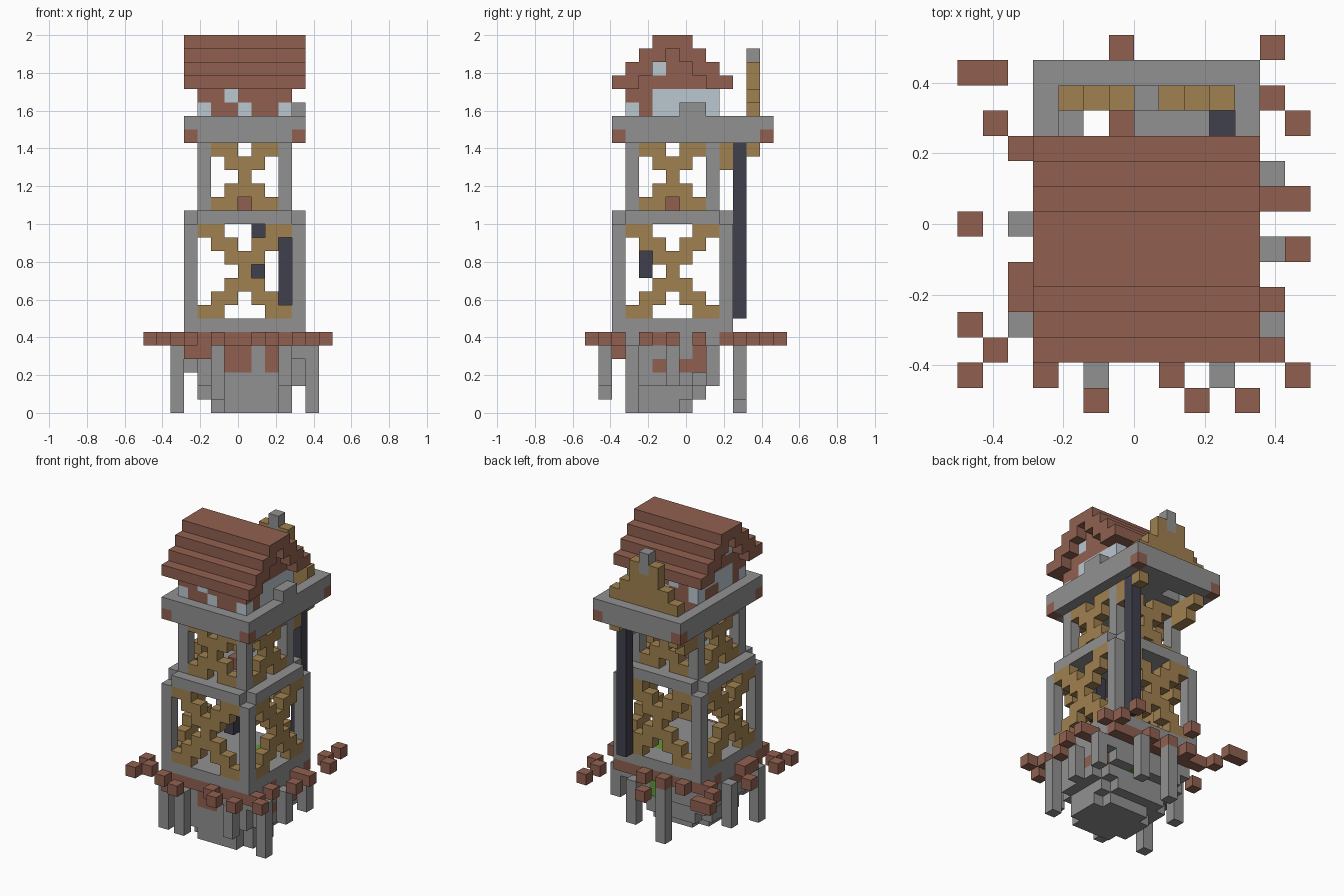
import bpy
import bmesh

if "Cube" in bpy.data.objects:
    bpy.data.objects.remove(bpy.data.objects["Cube"], do_unlink=True)

UNIT = 1 / 14
COLOURS = {
    "stone": (0.285, 0.285, 0.285),
    "timber": (0.35, 0.218, 0.08),
    "clay": (0.28, 0.118, 0.08),
    "iron": (0.051, 0.051, 0.076),
    "pale_glass": (0.5, 0.57, 0.63),
    "grass": (0.12, 0.32, 0.04),
}
NAMES = list(COLOURS)
materials = []
for name, rgb in COLOURS.items():
    mat = bpy.data.materials.new(name)
    mat.use_nodes = True
    mat.diffuse_color = (*rgb, 1)
    bsdf = mat.node_tree.nodes["Principled BSDF"]
    bsdf.inputs["Base Color"].default_value = (*rgb, 1)
    bsdf.inputs["Roughness"].default_value = 0.9
    materials.append(mat)

blocks = {}  # cell -> (part, colour)


def cells_in(*spans):
    """All cells in inclusive ranges; a single int means one cell."""
    xs, ys, zs = [(s, s) if isinstance(s, int) else s for s in spans]
    return [(x, y, z) for x in range(xs[0], xs[1] + 1)
            for y in range(ys[0], ys[1] + 1) for z in range(zs[0], zs[1] + 1)]


def fill(part, colour, xs, ys, zs):
    for cell in cells_in(xs, ys, zs):
        blocks[cell] = (part, colour)


def paint(colour, xs, ys, zs):
    """Recolour blocks that already exist."""
    for cell in cells_in(xs, ys, zs):
        if cell in blocks:
            blocks[cell] = (blocks[cell][0], colour)


def storey(level, inset, half, base, top):
    """Corner posts plus a crossed brace on all four sides."""
    x0, x1, y0, y1 = 3 + inset, 11 - inset, 2 + inset, 10 - inset
    for x in (x0, x1):
        for y in (y0, y1):
            fill(level + "_posts", "stone", x, y, (base, top))
    for d in range(-half, half + 1):
        z = base + half + d
        for off in {max(abs(d) - 1, 0), abs(d)}:
            for s in (-off, off):
                for y in (y0, y1):
                    fill(level + "_braces", "timber", 7 + s, y, z)
                for x in (x0, x1):
                    fill(level + "_braces", "timber", x, 6 + s, z)


# Rocky foundation, narrowing downwards
fill("foundation", "stone", (6, 9), (3, 7), 0)
fill("foundation", "stone", (5, 10), (4, 6), 0)
fill("foundation", "stone", (5, 9), (3, 8), 1)
fill("foundation", "stone", (4, 10), (4, 7), 1)
fill("foundation", "stone", (4, 10), (3, 8), 2)
fill("foundation", "stone", 11, (4, 7), 2)
fill("foundation", "stone", (4, 10), (3, 9), 3)
fill("foundation", "stone", (3, 11), (4, 8), 3)
fill("foundation", "stone", (3, 11), (3, 9), 4)
fill("foundation", "stone", (3, 11), (2, 10), 5)
fill("foundation", "clay", (3, 4), 2, 4)
for x in (4, 6, 7, 9, 10):
    paint("clay", x, 2, 5)
for y in (2, 4, 5, 8, 10):
    paint("clay", (3, 11), y, 5)
paint("clay", (6, 7), 3, (3, 4))
paint("clay", 9, 3, (3, 4))
paint("clay", 11, (5, 8), 3)
paint("clay", 11, 8, 4)
paint("clay", 3, (4, 6), 4)
paint("grass", 8, 9, (3, 4))

# Hanging legs around the foundation
for x, y, z in [(2, 3, 0), (2, 7, 1), (12, 3, 0), (12, 6, 2), (12, 9, 2),
                (5, 1, 1), (10, 1, 2), (6, 11, 0), (9, 11, 1)]:
    fill("legs", "stone", x, y, (z, 4))

# Scattered clay blocks at ground level, one row of x positions per y
SCATTER = {14: [6, 12], 13: [0, 1], 12: [12], 11: [1, 4, 6, 8, 13], 10: [2], 8: [12, 13],
           7: [0], 6: [13], 5: [2], 4: [2, 12], 3: [0], 2: [1, 12], 1: [0, 3, 8, 13],
           0: [5, 9, 11]}
for y, row in SCATTER.items():
    for x in row:
        fill("scattered_blocks", "clay", x, y, 5)

# Ground floor with a grass patch
fill("ground_floor", "stone", (3, 11), (2, 10), 6)
paint("grass", (8, 9), (7, 8), 6)

# Two braced storeys with a notched floor between
storey("lower", 0, 3, 7, 13)
fill("middle_floor", "stone", (4, 10), (2, 10), 14)
fill("middle_floor", "stone", (3, 11), (3, 9), 14)
storey("upper", 1, 2, 15, 19)
fill("hearth", "clay", 7, 6, 15)
fill("hanging_chain", "iron", 8, 4, (10, 13))
fill("rear_column", "iron", 10, 11, (7, 19))

# Brackets under the rear balcony, on both sides
for x in (4, 10):
    fill("brackets", "timber", x, 10, (18, 19))
    fill("brackets", "timber", x, 12, 19)
fill("brackets", "timber", 4, 11, (18, 19))

# Platform with a raised rim, clay corners and floor openings
fill("platform", "stone", (3, 11), (2, 13), 20)
for x in (3, 11):
    fill("platform", "stone", x, (2, 13), 21)
    for y in (2, 13):
        fill("platform", "stone", (3, 11), y, 21)
        paint("clay", x, y, 20)
for x in (5, 6, 10):
    blocks.pop((x, 11, 20))
fill("rim_step", "stone", 11, (7, 8), 22)

# Cabin walls with pale panes
for x in (4, 10):
    fill("cabin", "clay", x, (3, 9), (21, 23))
for y in (3, 9):
    fill("cabin", "clay", (4, 10), y, (21, 23))
for x in (4, 10):
    paint("pale_glass", x, 3, 22)
    paint("pale_glass", x, 9, 22)
    paint("pale_glass", x, (5, 9), 23)
    paint("pale_glass", x, (5, 6), 22)
for y in (3, 9):
    paint("pale_glass", 6, y, 23)
    paint("pale_glass", 7, y, 22)

# Stepped roof shell over recessed gables
for n in range(3):
    z = 24 + n
    for x in (4, 10):
        fill("gables", "clay", x, (3 + n, 9 - n), z)
    fill("roof", "clay", (3, 11), (2 + n, 3 + n), z)
    fill("roof", "clay", (3, 11), (9 - n, 10 - n), z)
fill("roof", "clay", (3, 11), (5, 7), 27)
for x in (4, 10):
    paint("pale_glass", x, 5, 25)

# Stepped rear parapet with a stone finial
for off, top in enumerate((24, 25, 23, 22)):
    for x in (7 - off, 7 + off):
        fill("parapet", "timber", x, 12, (21, top))
fill("finial", "stone", 7, 12, (25, 26))

# Turn each part into a mesh of its exposed block faces
SIDES = [(axis, sign) for axis in range(3) for sign in (0, 1)]
parts = {}
for cell, (part, colour) in blocks.items():
    parts.setdefault(part, []).append((cell, colour))

for part, cells in parts.items():
    bm = bmesh.new()
    for cell, colour in cells:
        for axis, sign in SIDES:
            near = list(cell)
            near[axis] += 2 * sign - 1
            if tuple(near) in blocks:
                continue
            ring = []
            for a, b in ((0, 0), (1, 0), (1, 1), (0, 1)):
                p = list(cell)
                p[axis] += sign
                p[(axis + 1) % 3] += a
                p[(axis + 2) % 3] += b
                ring.append(bm.verts.new(((p[0] - 7) * UNIT, (p[1] - 7.5) * UNIT, p[2] * UNIT)))
            face = bm.faces.new(ring if sign else ring[::-1])
            face.material_index = NAMES.index(colour)
    bmesh.ops.remove_doubles(bm, verts=bm.verts, dist=UNIT / 100)
    mesh = bpy.data.meshes.new(part)
    bm.to_mesh(mesh)
    bm.free()
    for mat in materials:
        mesh.materials.append(mat)
    bpy.context.collection.objects.link(bpy.data.objects.new(part, mesh))
